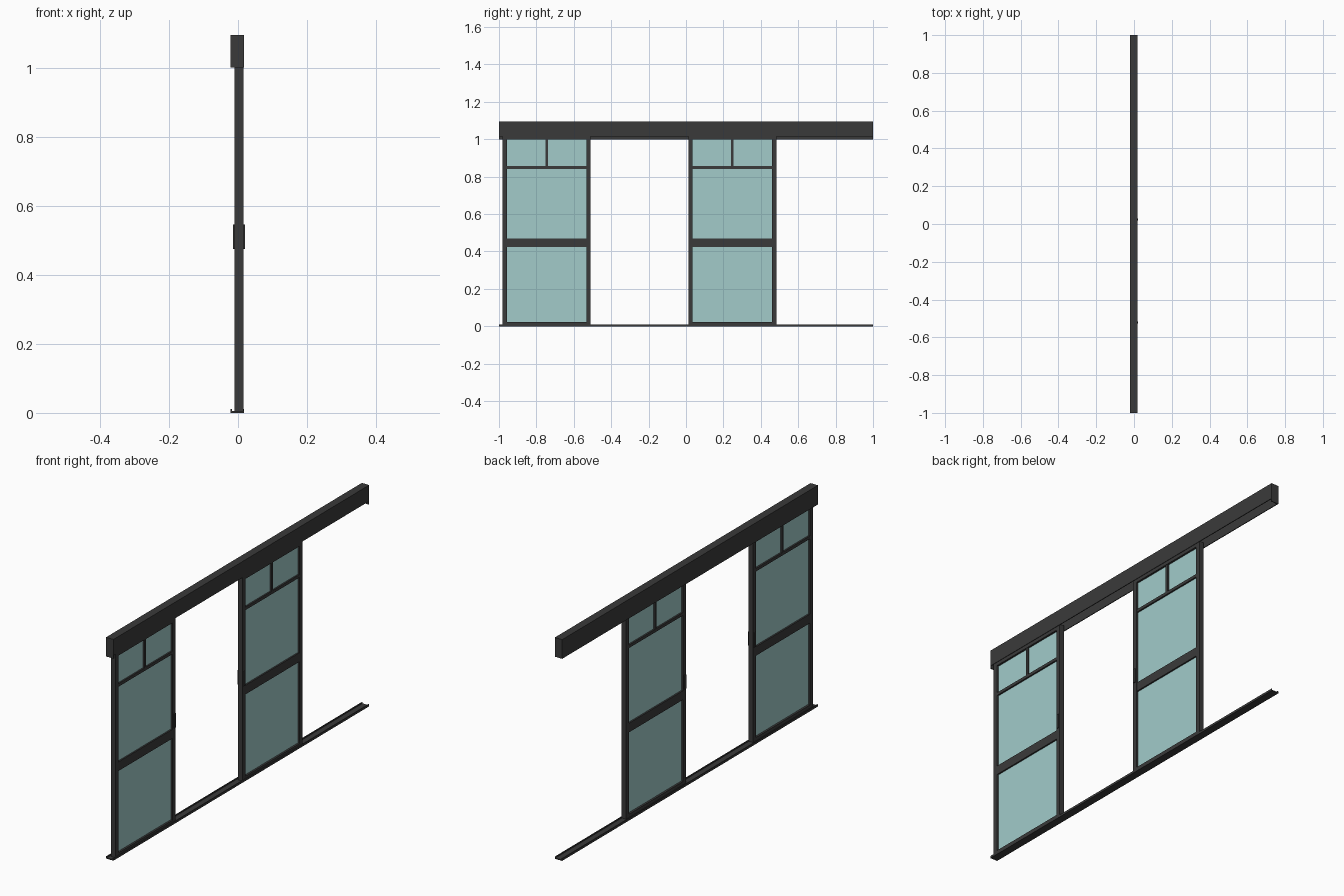
import bpy
import bmesh

cube = bpy.data.objects.get("Cube")
if cube:
    bpy.data.objects.remove(cube, do_unlink=True)


def material(name, color):
    mat = bpy.data.materials.new(name)
    mat.use_nodes = True
    mat.diffuse_color = color
    mat.node_tree.nodes["Principled BSDF"].inputs["Base Color"].default_value = color
    return mat


FRAME = material("charcoal metal", (0.042, 0.042, 0.042, 1))
GLASS = material("pale teal glass", (0.36, 0.60, 0.59, 1))


def boxes(name, mat, spans):
    """One object from boxes, each given as (x range, y range, z range)."""
    bm = bmesh.new()
    for span in spans:
        cube_verts = bmesh.ops.create_cube(bm, size=1)["verts"]
        for v in cube_verts:
            for axis, (lo, hi) in enumerate(span):
                v.co[axis] = lo if v.co[axis] < 0 else hi
    mesh = bpy.data.meshes.new(name)
    bm.to_mesh(mesh)
    bm.free()
    mesh.materials.append(mat)
    obj = bpy.data.objects.new(name, mesh)
    bpy.context.collection.objects.link(obj)
    return obj


BACK, FRONT, WALL = -0.022, 0.018, 0.004
DEPTH = (BACK, FRONT)
LENGTH = (-1, 1)

# Hollow header box: one side wall stops short, end caps are full height
boxes("header_cover", FRAME, [
    (DEPTH, LENGTH, (1.091, 1.095)),
    ((BACK, BACK + WALL), LENGTH, (1.0, 1.095)),
    ((FRONT - WALL, FRONT), LENGTH, (1.015, 1.095)),
    (DEPTH, (-1, -0.996), (1.0, 1.095)),
    (DEPTH, (0.996, 1), (1.0, 1.095)),
])

# Floor track: shallow channel
boxes("floor_track", FRAME, [
    (DEPTH, LENGTH, (0, 0.005)),
    ((BACK, BACK + WALL), LENGTH, (0, 0.011)),
    ((FRONT - WALL, FRONT), LENGTH, (0, 0.011)),
])

# Sliding leaves
LEAF_X = (-0.010, 0.0155)
BAR_X = (-0.008, 0.0135)
WIDTH, STILE, BOTTOM, TOP = 0.47, 0.023, 0.006, 1.02


def leaf(side, start, handle_at_start):
    end = start + WIDTH
    inner = (start + STILE, end - STILE)
    middle = (start + end) / 2
    boxes(side + "_leaf_stiles", FRAME, [
        (LEAF_X, (start, inner[0]), (BOTTOM, TOP)),
        (LEAF_X, (inner[1], end), (BOTTOM, TOP)),
    ])
    boxes(side + "_leaf_rails", FRAME, [
        (LEAF_X, inner, (BOTTOM, 0.022)),
        (LEAF_X, inner, (0.998, TOP)),
        (BAR_X, inner, (0.425, 0.47)),
        (BAR_X, inner, (0.842, 0.857)),
        (BAR_X, (middle - 0.007, middle + 0.007), (0.857, 0.998)),
    ])
    boxes(side + "_leaf_glass", GLASS, [((0.0, 0.006), inner, (0.022, 0.998))])

    # Pull handle passing through the meeting stile
    y = start + 0.011 if handle_at_start else end - 0.011
    boxes(side + "_leaf_handle", FRAME, [
        ((-0.014, 0.020), (y - 0.006, y + 0.006), (0.475, 0.546)),
    ])


leaf("front", -0.98, False)
leaf("rear", 0.013, True)
